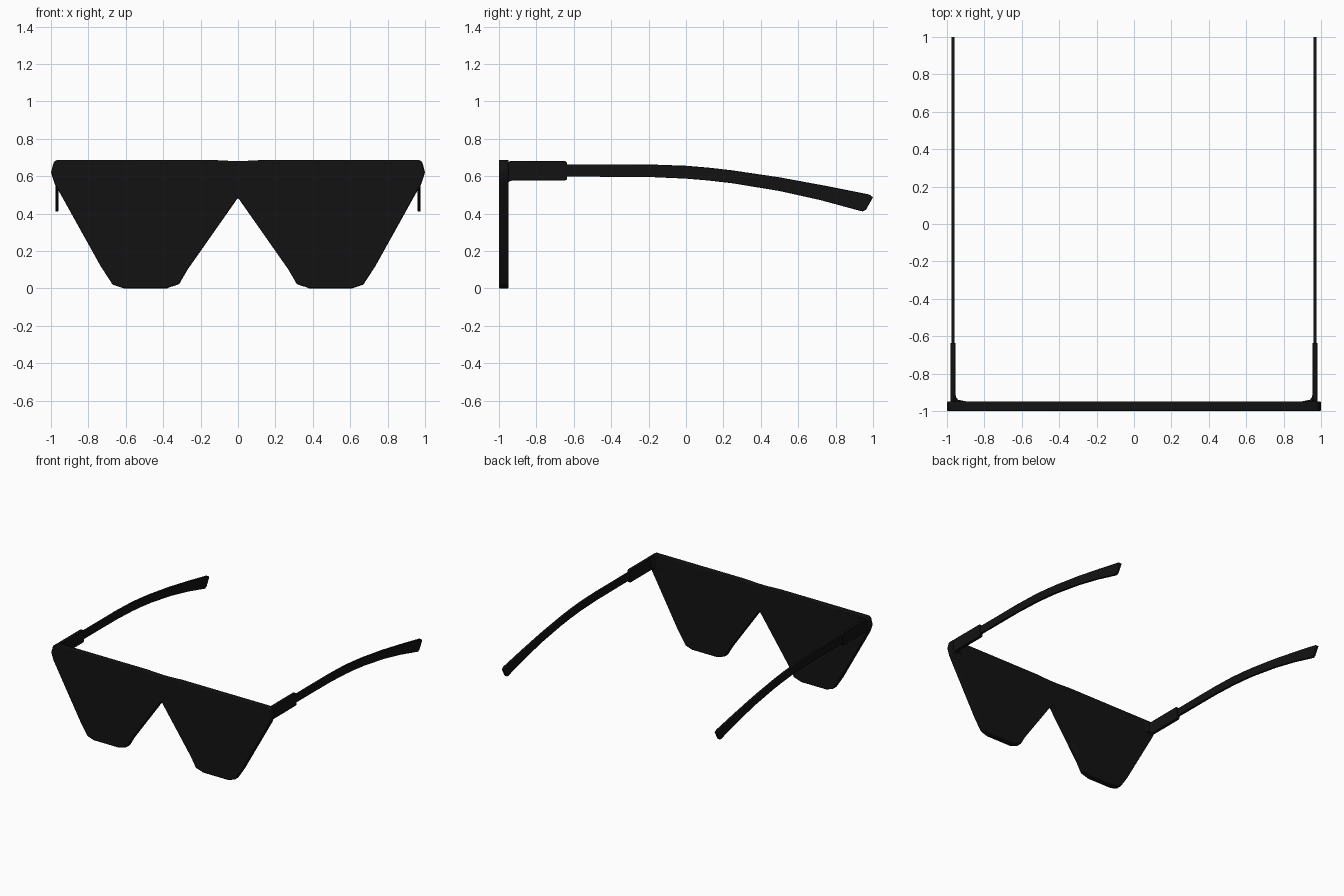
import bpy, bmesh
from mathutils import Vector

if "Cube" in bpy.data.objects:
    bpy.data.objects.remove(bpy.data.objects["Cube"])

black = bpy.data.materials.new("black_plastic")
black.diffuse_color = (0.006, 0.006, 0.006, 1)
black.use_nodes = True
black.node_tree.nodes["Principled BSDF"].inputs["Base Color"].default_value = black.diffuse_color


def prism(name, outline, to_3d, depth, bevel, mirror=False):
    """Extrude a closed 2D outline along the vector depth and soften its rims."""
    bm = bmesh.new()
    face = bm.faces.new([bm.verts.new(to_3d(a, b)) for a, b in outline])
    ext = bmesh.ops.extrude_face_region(bm, geom=[face])
    moved = [v for v in ext["geom"] if isinstance(v, bmesh.types.BMVert)]
    bmesh.ops.translate(bm, verts=moved, vec=Vector(depth))
    bmesh.ops.recalc_face_normals(bm, faces=bm.faces)
    mesh = bpy.data.meshes.new(name)
    bm.to_mesh(mesh)
    bm.free()
    ob = bpy.data.objects.new(name, mesh)
    bpy.context.collection.objects.link(ob)
    mesh.materials.append(black)
    b = ob.modifiers.new("soft_rims", 'BEVEL')
    b.width, b.segments, b.limit_method = bevel, 2, 'ANGLE'
    if mirror:
        ob.modifiers.new("other_side", 'MIRROR')
    bpy.ops.object.select_all(action='DESELECT')
    ob.select_set(True)
    bpy.context.view_layer.objects.active = ob
    bpy.ops.object.shade_smooth_by_angle(angle=0.6)
    return ob


# front shield: half outline from the bridge notch round to the brow, then mirrored
half = [(0.27, 0.10), (0.315, 0.022), (0.37, 0.005), (0.38, 0.0), (0.61, 0.0),
        (0.67, 0.02), (0.735, 0.12), (0.98, 0.56), (1.0, 0.62),
        (0.985, 0.677), (0.965, 0.688), (0.16, 0.688), (0.04, 0.682)]
outline = [(0, 0.485)] + half + [(0, 0.682)] + [(-x, z) for x, z in reversed(half)]
prism("front_shield", outline, lambda x, z: (x, -1.0, z), (0, 0.052, 0), 0.006)

# hinge blocks behind the outer corners
hinge = [(-0.955, 0.55), (-0.948, 0.57), (-0.93, 0.577), (-0.645, 0.577),
         (-0.635, 0.585), (-0.635, 0.672), (-0.645, 0.681), (-0.94, 0.681),
         (-0.955, 0.672)]
prism("hinge_block", hinge, lambda y, z: (0.955, y, z), (0.025, 0, 0), 0.003, True)

# small fillets between hinge and shield
fillet = [(0.96, -0.955), (0.90, -0.955), (0.90, -0.948), (0.94, -0.94),
          (0.952, -0.925), (0.956, -0.89), (0.96, -0.89)]
prism("hinge_fillet", fillet, lambda x, y: (x, y, 0.585), (0, 0, 0.09), 0.001, True)

# temple arms: top edge out to the tip, bottom edge back
top = [(-0.66, 0.663), (-0.2, 0.663), (0.0, 0.656), (0.12, 0.646), (0.25, 0.631),
       (0.5, 0.594), (0.75, 0.548), (0.98, 0.502), (1.0, 0.488)]
bottom = [(0.962, 0.42), (0.945, 0.412), (0.93, 0.415), (0.72, 0.472), (0.5, 0.521), (0.25, 0.562),
          (0.12, 0.577), (0.0, 0.587), (-0.2, 0.596), (-0.66, 0.598)]
prism("temple_arm", top + bottom, lambda y, z: (0.959, y, z), (0.018, 0, 0), 0.003, True)
